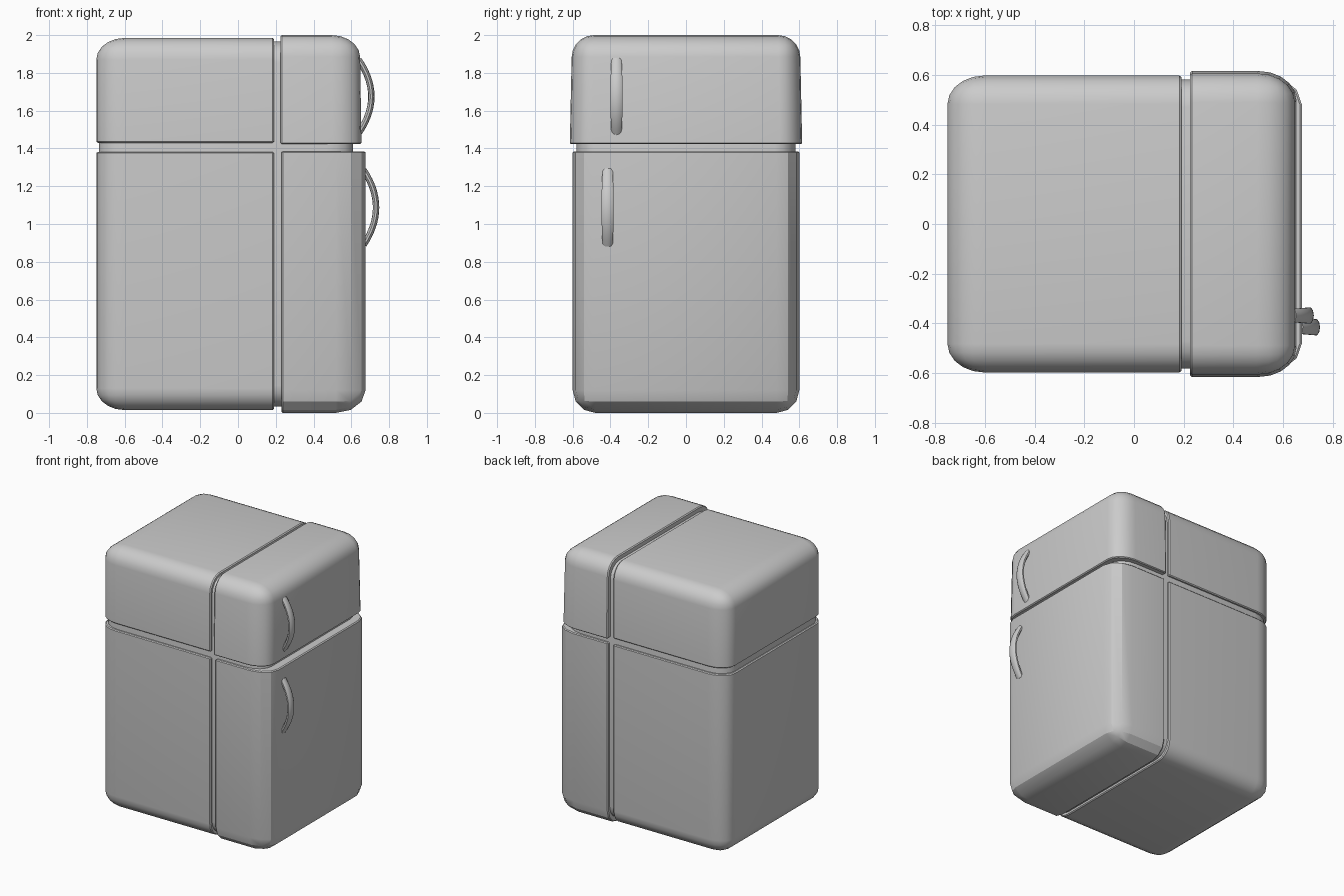
import bpy, bmesh, math
from mathutils import Vector

if "Cube" in bpy.data.objects:
    bpy.data.objects.remove(bpy.data.objects["Cube"])

STRETCH = 1.3   # rounding reaches further along x than along y and z


def finish(bm, name, angle):
    bmesh.ops.recalc_face_normals(bm, faces=bm.faces)
    mesh = bpy.data.meshes.new(name)
    bm.to_mesh(mesh)
    bm.free()
    ob = bpy.data.objects.new(name, mesh)
    bpy.context.collection.objects.link(ob)
    bpy.ops.object.select_all(action='DESELECT')
    ob.select_set(True)
    bpy.context.view_layer.objects.active = ob
    bpy.ops.object.shade_smooth_by_angle(angle=math.radians(angle))
    return ob


def shell(name, x, y, z, flat, radius, segments, angle=35, flare=0.0):
    """Rounded box; sides listed in flat (axis, sign) keep square seams."""
    bm = bmesh.new()
    bmesh.ops.create_cube(bm, size=1)
    lo = Vector((x[0] / STRETCH, -y, z[0]))
    hi = Vector((x[1] / STRETCH, y, z[1]))
    for v in bm.verts:
        v.co = Vector([lo[i] + (v.co[i] + 0.5) * (hi[i] - lo[i]) for i in range(3)])
    bm.normal_update()

    def is_flat(f):
        return any(f.normal[a] * s > 0.99 for a, s in flat)

    soft = [e for e in bm.edges if not any(is_flat(f) for f in e.link_faces)]
    bmesh.ops.bevel(bm, geom=soft, offset=radius, segments=segments,
                    profile=0.5, affect='EDGES', clamp_overlap=True)
    bm.normal_update()
    seams = [e for e in bm.edges if any(is_flat(f) for f in e.link_faces)
             and e.calc_face_angle(0) > 1]
    if seams:
        bmesh.ops.bevel(bm, geom=seams, offset=0.006, segments=1,
                        profile=0.5, affect='EDGES', clamp_overlap=True)
    for v in bm.verts:
        v.co.x *= STRETCH
        k = flare * (z[1] - v.co.z) / (z[1] - z[0])
        v.co.y *= 1 + k
        v.co.x += k * (v.co.x - x[0])
    return finish(bm, name, angle)


def handle(name, base, y, z0, z1, depth, steps=14, sides=10):
    """Bowed flat bar swept along a shallow arc."""
    bm = bmesh.new()
    half = (z1 - z0) / 2 - 0.01
    rings = []
    for i in range(steps + 1):
        u = -1 + 2 * i / steps
        c = Vector((base + depth * (1 - u * u), y, (z0 + z1) / 2 + half * u))
        n = Vector((half, 0, 2 * depth * u)).normalized()
        width = 0.034 - 0.006 * u * u
        ring = []
        for j in range(sides):
            a = 2 * math.pi * j / sides
            off = n * 0.017 * math.cos(a) + Vector((0, width * math.sin(a), 0))
            ring.append(bm.verts.new(c + off))
        rings.append(ring)
    for a, b in zip(rings, rings[1:]):
        for j in range(sides):
            k = (j + 1) % sides
            bm.faces.new((a[j], a[k], b[k], b[j]))
    bm.faces.new(rings[0])
    bm.faces.new(rings[-1])
    return finish(bm, name, 45)


# Inner body visible in the seams
shell("inner_core", (-0.735, 0.61), 0.58, (0.035, 1.965), [], 0.11, 4)

# Cabinet behind the doors
shell("upper_cabinet", (-0.75, 0.19), 0.597, (1.43, 1.985), [(0, 1), (2, -1)], 0.115, 5)
shell("lower_cabinet", (-0.75, 0.19), 0.597, (0.015, 1.382), [(0, 1), (2, 1)], 0.115, 5)

# Doors
shell("freezer_door", (0.225, 0.645), 0.603, (1.423, 2.0), [(0, -1), (2, -1)],
      0.115, 5, flare=0.02)
shell("fridge_door", (0.23, 0.675), 0.6, (0.0, 1.385), [(0, -1), (2, 1)],
      0.12, 3, angle=25)

# Handles
handle("freezer_handle", 0.638, -0.368, 1.47, 1.88, 0.068)
handle("fridge_handle", 0.665, -0.415, 0.88, 1.295, 0.066)
